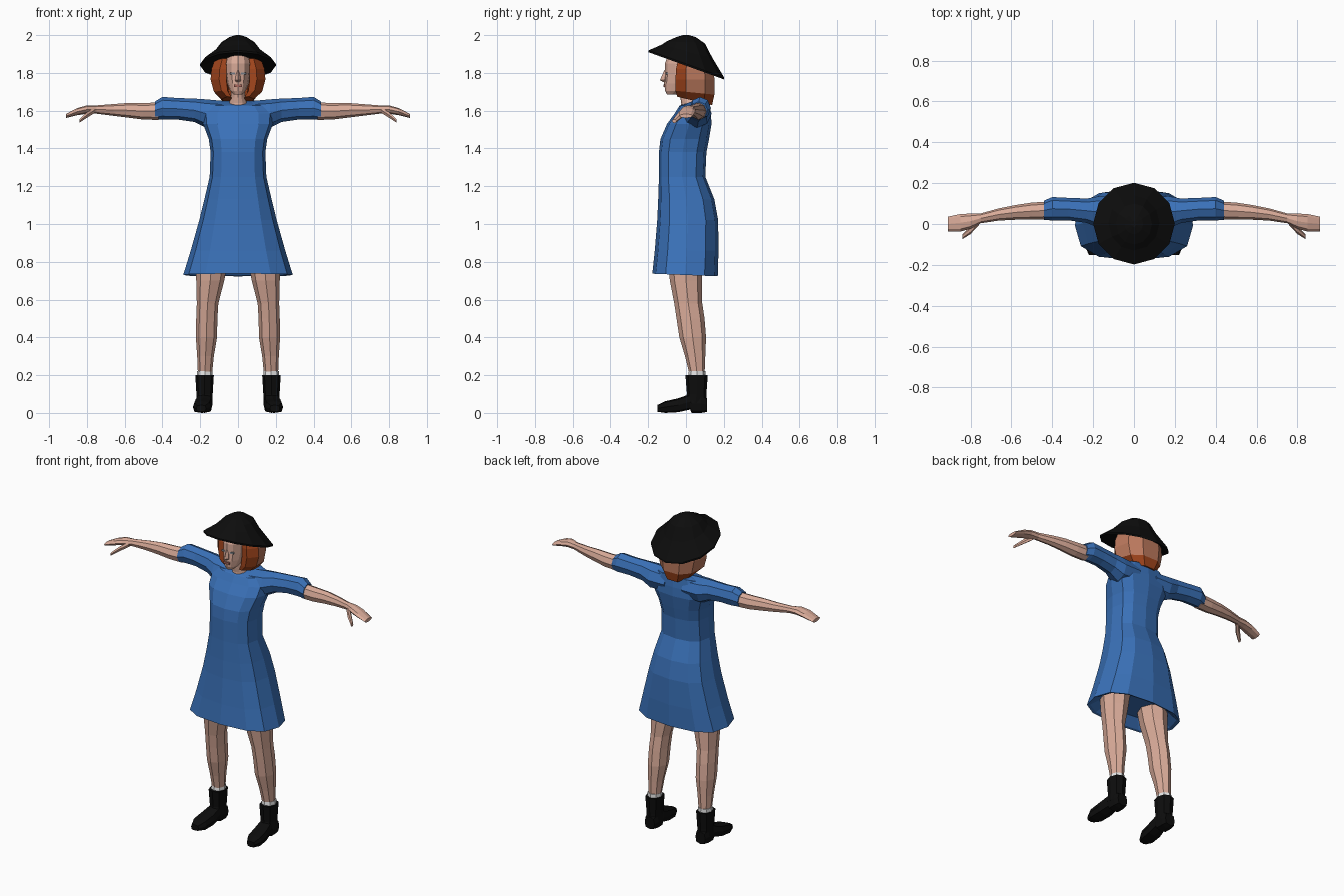
import bpy, bmesh, math
from mathutils import Vector


def material(name, rgb):
    m = bpy.data.materials.new(name)
    m.diffuse_color = (*rgb, 1)
    return m


BLUE = material("dress_blue", (0.042, 0.165, 0.48))
SKIN = material("skin", (0.70, 0.41, 0.32))
BLACK = material("black_leather", (0.004, 0.004, 0.004))
HAIR = material("auburn_hair", (0.36, 0.06, 0.012))
HAIR_LIGHT = material("light_auburn_hair", (0.50, 0.19, 0.11))
WHITE = material("sock_white", (0.80, 0.80, 0.80))
LIPS = material("lips", (0.40, 0.14, 0.11))
EYES = material("eye_grey", (0.22, 0.24, 0.26))


def loft(name, rings, mats, rule=None):
    """Skin equal-length rings of points, cap both ends, colour by rule."""
    bm = bmesh.new()
    vs = [[bm.verts.new(p) for p in r] for r in rings]
    n = len(vs[0])
    for a, b in zip(vs, vs[1:]):
        for i in range(n):
            j = (i + 1) % n
            bm.faces.new((a[i], a[j], b[j], b[i]))
    bm.faces.new(vs[0][::-1])
    bm.faces.new(vs[-1])
    bmesh.ops.recalc_face_normals(bm, faces=bm.faces)
    if rule:
        for f in bm.faces:
            f.material_index = rule(f.calc_center_median())
    me = bpy.data.meshes.new(name)
    bm.to_mesh(me)
    bm.free()
    for m in mats:
        me.materials.append(m)
    ob = bpy.data.objects.new(name, me)
    bpy.context.collection.objects.link(ob)
    return ob


def ring(c, u, v, n=12, p=1.0):
    """Superellipse around c spanned by vectors u and v."""
    c, u, v = Vector(c), Vector(u), Vector(v)
    pts = []
    for i in range(n):
        a = 2 * math.pi * i / n
        s, t = [math.copysign(abs(round(k, 6)) ** p, k) for k in (math.cos(a), math.sin(a))]
        pts.append(c + u * s + v * t)
    return pts


def flat(z, hw, yf, yb, slope=0.0, p=1.0, x=0.0, n=12):
    """Horizontal ring from front yf to back yb; slope tilts it along y."""
    yc, ry = (yf + yb) / 2, (yb - yf) / 2
    return ring((x, yc, z + slope * yc), (hw, 0, 0), (0, ry, slope * ry), n, p)


def across(x, y, z, ry, rz, s=1, n=8):
    """Ring facing along x, on side s."""
    return ring((s * x, y, z), (0, ry, 0), (0, 0, rz), n)


def box(name, c, h, mat):
    x, y, z = c
    return loft(name, [[(x + i * h[0], y + j * h[1], z + k * h[2])
                        for i, j in ((-1, -1), (1, -1), (1, 1), (-1, 1))] for k in (-1, 1)], [mat])


# Dress body, with a recessed underside
loft("dress", [
    flat(0.79, 0.20, -0.12, 0.11, 0, 0.8),
    flat(0.735, 0.27, -0.165, 0.155, -0.04, 0.75),
    flat(0.73, 0.29, -0.178, 0.168, -0.04, 0.75),
    flat(0.86, 0.25, -0.165, 0.172, 0, 0.75),
    flat(1.02, 0.205, -0.152, 0.17, 0, 0.75),
    flat(1.13, 0.178, -0.147, 0.15, 0, 0.75),
    flat(1.25, 0.15, -0.143, 0.102, 0, 0.75),
    flat(1.38, 0.145, -0.143, 0.108, 0, 0.75),
    flat(1.45, 0.155, -0.135, 0.122, 0, 0.75),
    flat(1.53, 0.185, -0.10, 0.135, 0, 0.75),
    flat(1.585, 0.19, -0.06, 0.132, 0, 0.8),
    flat(1.63, 0.16, -0.035, 0.125, 0.15, 0.9),
    flat(1.637, 0.06, -0.03, 0.11, 0.28)], [BLUE])

# Neck
loft("neck", [flat(1.57, 0.055, -0.03, 0.09), flat(1.64, 0.048, -0.025, 0.08),
              flat(1.67, 0.036, -0.03, 0.06), flat(1.76, 0.036, -0.04, 0.06)], [SKIN])

# Head and facial features
loft("head", [
    flat(1.685, 0.022, -0.10, -0.05), flat(1.705, 0.042, -0.11, 0.0),
    flat(1.745, 0.058, -0.116, 0.08), flat(1.79, 0.066, -0.112, 0.10),
    flat(1.85, 0.07, -0.112, 0.11), flat(1.9, 0.06, -0.09, 0.09)], [SKIN])
loft("nose", [flat(1.752, 0.012, -0.122, -0.09, n=4), flat(1.762, 0.015, -0.138, -0.09, n=4),
              flat(1.815, 0.007, -0.114, -0.09, n=4)], [SKIN])
box("mouth", (0, -0.114, 1.732), (0.02, 0.004, 0.006), LIPS)

# Bobbed hair: a C-shaped section open to the face
half = [(0.055, 0.03), (0.062, -0.05), (0.10, -0.055), (0.145, 0.0), (0.125, 0.10), (0.06, 0.15)]
outline = half + [(-x, y) for x, y in reversed(half)]


def hair_ring(z, sx, sy, slope=0.0):
    return [(x * sx, 0.03 + (y - 0.03) * sy, z + slope * y) for x, y in outline]


loft("hair", [hair_ring(1.662, 0.58, 0.9, -0.22), hair_ring(1.70, 0.88, 1.0, -0.1),
              hair_ring(1.765, 1.0, 1.0), hair_ring(1.82, 0.97, 0.98),
              hair_ring(1.88, 0.82, 0.8), hair_ring(1.905, 0.6, 0.6)], [HAIR, HAIR_LIGHT],
     lambda c: int(c.z > 1.71 and c.y > 0.04))

# Hat with a brim that dips towards the back
loft("hat", [
    flat(1.865, 0.11, -0.11, 0.11, -0.3), flat(1.838, 0.20, -0.198, 0.202, -0.36),
    flat(1.848, 0.20, -0.198, 0.202, -0.36), flat(1.915, 0.125, -0.13, 0.14, -0.26),
    flat(1.962, 0.088, -0.10, 0.10, -0.06), flat(1.99, 0.045, -0.05, 0.05),
    flat(2.0, 0.012, -0.015, 0.015)], [BLACK])

# Paired parts
for s, side in ((1, "left"), (-1, "right")):
    box(side + "_eye", (s * 0.029, -0.1, 1.797), (0.013, 0.005, 0.005), EYES)

    loft(side + "_sleeve", [across(*r, s) for r in (
        (0.06, 0.05, 1.585, 0.085, 0.065), (0.17, 0.058, 1.585, 0.078, 0.075),
        (0.23, 0.065, 1.602, 0.06, 0.062), (0.32, 0.073, 1.61, 0.055, 0.057),
        (0.40, 0.075, 1.613, 0.057, 0.06), (0.44, 0.067, 1.602, 0.048, 0.046))], [BLUE])

    loft(side + "_arm", [across(*r, s) for r in (
        (0.42, 0.067, 1.597, 0.043, 0.046), (0.50, 0.063, 1.597, 0.042, 0.044),
        (0.58, 0.057, 1.602, 0.036, 0.039), (0.66, 0.047, 1.604, 0.03, 0.031),
        (0.75, 0.028, 1.606, 0.024, 0.022), (0.80, 0.014, 1.606, 0.037, 0.022),
        (0.85, 0.006, 1.595, 0.043, 0.019), (0.91, 0.0, 1.572, 0.036, 0.011))], [SKIN])
    loft(side + "_thumb", [across(*r, s, 6) for r in (
        (0.76, 0.012, 1.602, 0.018, 0.017), (0.80, -0.03, 1.577, 0.019, 0.017),
        (0.84, -0.062, 1.545, 0.012, 0.011))], [SKIN])

    loft(side + "_leg", [flat(z, hw, yf, yb, x=s * x, n=8) for z, x, hw, yf, yb in (
        (0.84, 0.135, 0.088, -0.10, 0.09), (0.70, 0.147, 0.074, -0.085, 0.085),
        (0.58, 0.161, 0.057, -0.062, 0.086), (0.50, 0.165, 0.056, -0.05, 0.098),
        (0.40, 0.167, 0.056, -0.035, 0.106), (0.30, 0.172, 0.044, -0.005, 0.102),
        (0.20, 0.175, 0.037, 0.02, 0.098))], [SKIN])

    loft(side + "_sock", [flat(0.18, 0.043, 0.01, 0.105, x=s * 0.176, n=8),
                          flat(0.222, 0.041, 0.015, 0.104, x=s * 0.176, n=8)], [WHITE])

    loft(side + "_boot_shaft", [flat(z, hw, yf, yb, x=s * 0.177, n=8, p=0.85) for z, hw, yf, yb in (
        (0.05, 0.043, -0.01, 0.11), (0.10, 0.043, 0.005, 0.108), (0.20, 0.049, -0.003, 0.115))], [BLACK])

    # Foot with a raised heel and the toe turned outwards
    loft(side + "_boot_foot", [ring((s * x, y, (z0 + z1) / 2), (hw, 0, 0), (0, 0, (z1 - z0) / 2), 8, 0.6)
         for y, x, hw, z0, z1 in (
        (0.11, 0.177, 0.034, 0.005, 0.08), (0.08, 0.177, 0.042, 0.0, 0.10),
        (0.03, 0.177, 0.042, 0.0, 0.10), (0.022, 0.178, 0.042, 0.018, 0.10),
        (-0.04, 0.185, 0.049, 0.004, 0.078), (-0.11, 0.191, 0.048, 0.0, 0.062),
        (-0.152, 0.195, 0.026, 0.006, 0.042))], [BLACK])
